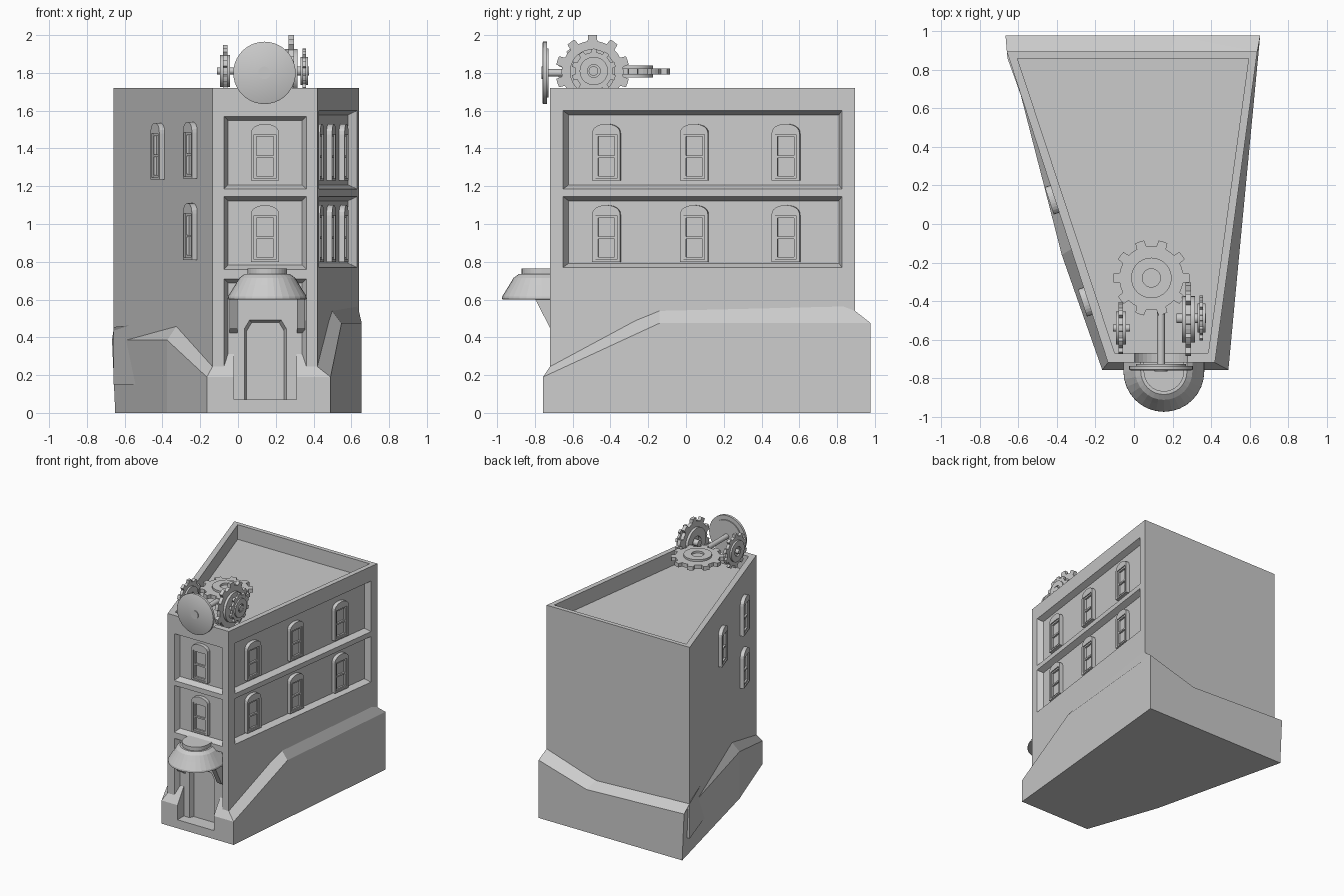
import bpy, bmesh, math
from mathutils import Matrix, Vector

if "Cube" in bpy.data.objects:
    bpy.data.objects.remove(bpy.data.objects["Cube"])


def loft(name, rings, M=Matrix.Identity(4), smooth=False):
    """Solid skinned through rings of equal point count, capped at both ends."""
    bm = bmesh.new()
    vs = [[bm.verts.new(M @ Vector(p)) for p in r] for r in rings]
    n = len(rings[0])
    for a, b in zip(vs, vs[1:]):
        for i in range(n):
            j = (i + 1) % n
            bm.faces.new((a[i], a[j], b[j], b[i]))
    bm.faces.new(vs[0][::-1])
    bm.faces.new(vs[-1])
    bmesh.ops.recalc_face_normals(bm, faces=bm.faces)
    me = bpy.data.meshes.new(name)
    bm.to_mesh(me)
    bm.free()
    ob = bpy.data.objects.new(name, me)
    bpy.context.collection.objects.link(ob)
    if smooth:
        select([ob])
        bpy.ops.object.shade_smooth_by_angle(angle=math.radians(30))
    return ob


def select(obs):
    bpy.ops.object.select_all(action='DESELECT')
    for o in obs:
        o.select_set(True)
    bpy.context.view_layer.objects.active = obs[0]


def join(name, obs):
    select(obs)
    bpy.ops.object.join()
    obs[0].name = name
    return obs[0]


def boolean(ob, other, op='DIFFERENCE'):
    m = ob.modifiers.new('bool', 'BOOLEAN')
    m.object, m.operation, m.solver = other, op, 'EXACT'
    select([ob])
    bpy.ops.object.modifier_apply(modifier=m.name)
    bpy.data.objects.remove(other)


def prism(name, pts, a, b, M=Matrix.Identity(4)):
    return loft(name, [[(x, y, z) for x, y in pts] for z in (a, b)], M)


def rect(u0, u1, v0, v1):
    return [(u0, v0), (u1, v0), (u1, v1), (u0, v1)]


def wall(p, q):
    """Wall frame: local x along p->q, local y up, local z outward."""
    u = Vector((q[0] - p[0], q[1] - p[1], 0)).normalized()
    w = u.cross(Vector((0, 0, 1)))
    M = Matrix((u, (0, 0, 1), w)).transposed().to_4x4()
    M.translation = (p[0], p[1], 0)
    return M


FL, FR, BR, BL = (-.135, -.72), (.42, -.72), (.64, .895), (-.66, .895)
front, right, left = wall(FL, FR), wall(FR, BR), wall(BL, FL)
DEPTH = .045


def ru(y):      # distance along the right wall for a given y
    return (y + .72) / right.col[0].y


def lu(y):      # distance along the left wall for a given y
    return (y - .895) / left.col[0].y


# main body with sunken roof
body = prism('building', [FL, FR, BR, BL], .15, 1.72)
boolean(body, prism('cut', [(-.10, -.67), (.385, -.67), (.595, .86), (-.605, .86)], 1.6, 1.9))


# bevelled recessed panels
def panel(M, u0, u1, v0, v1):
    k, e = .022, .01
    g = e * k / DEPTH
    rings = [[(x, y, -DEPTH) for x, y in rect(u0 + k, u1 - k, v0 + k, v1 - k)],
             [(x, y, e) for x, y in rect(u0 - g, u1 + g, v0 - g, v1 + g)]]
    boolean(body, loft('cut', rings, M))


for z0, z1 in ((.245, .71), (.76, 1.145), (1.185, 1.57)):
    panel(front, .06, .497, z0, z1)
for z0, z1 in ((.77, 1.145), (1.185, 1.6)):
    panel(right, ru(-.65), ru(.825), z0, z1)

# sloping plinth: outer foot, outer top, and chamfer running into the walls
foot = [(-.165, -.757, 0), (.49, -.757, 0), (.548, -.14, 0), (.655, .978, 0),
        (.22, .978, 0), (-.65, .978, 0), (-.375, -.16, 0)]
outer_z = (.19, .19, .475, .475, .35, .385, .385)
outer = [Vector((x, y, z)) for (x, y, _), z in zip(foot, outer_z)]
outer[5].x = -.667
inner = [(-.135, -.72, .245), (.42, -.72, .245), (.499, -.14, .54), (.64, .895, .54),
         (.19, .895, .40), (-.66, .895, .435), (-.325, -.13, .46)]
inner = [o.lerp(Vector(i), 2.2 if k < 2 else 1.4) for k, (o, i) in enumerate(zip(outer, inner))]
boolean(body, loft('plinth', [foot, outer, inner]), 'UNION')

# doorway notch, chamfered door recess, and round notch behind the dial
boolean(body, prism('cut', rect(.115, .445, .07, .6), -DEPTH, .2, front))


def door(k, d):
    a, b, t, c = .165 + k, .395 - k, .495 - k, .045
    return [(x, y, d) for x, y in
            [(a, .07), (b, .07), (b, t - c), (b - c * .6, t), (a + c * .6, t), (a, t - c)]]


boolean(body, loft('cut', [door(0, -DEPTH + .01), door(.004, -DEPTH), door(.016, -.08)], front))


def circle(r, n=40, cx=0, cy=0):
    return [(cx + r * math.cos(2 * math.pi * i / n), cy + r * math.sin(2 * math.pi * i / n))
            for i in range(n)]


boolean(body, prism('cut', circle(.16, 40, .275, 1.8), -.06, .02, front))


# arched sash windows
def window(M, u, z, base):
    parts = []

    def add(pts, d):
        parts.append(prism('window', pts, base - .005, base + d, M))

    hw, iw, top = .075, .057, z + .245
    arch = [(u + hw * math.cos(math.pi * i / 12), top + .055 * math.sin(math.pi * i / 12) ** .8)
            for i in range(13)]
    add(arch, .03)
    for s in (-1, 1):
        a, b = sorted((u + s * hw, u + s * iw))
        add(rect(a, b, z, top), .03)
        a, b = sorted((u + s * iw, u + s * (iw - .013)))
        add(rect(a, b, z + .012, top), .022)
    add(rect(u - iw, u + iw, z, z + .012), .03)
    add(rect(u - iw, u + iw, z, top), .008)
    for zz in (z + .012, z + .12, top - .013):
        add(rect(u - iw + .01, u + iw - .01, zz, zz + .013), .022)
    return join('window', parts)


for z in (.8, 1.23):
    window(front, .278, z, -DEPTH)
    for y in (-.425, .04, .525):
        window(right, ru(y), z, -DEPTH)
    window(left, lu(-.40), z + .01, 0)
window(left, lu(.13), 1.235, 0)


# half-round awning with brackets
def half_ring(r, z):
    pts = [(.155 + r * math.cos(math.pi * i / 16), -.765 - r * math.sin(math.pi * i / 16), z)
           for i in range(17)]
    return pts + [(.155 - r, -.67, z), (.155 + r, -.67, z)]


profile = [(.20, .6), (.21, .603), (.208, .617), (.172, .675), (.148, .715), (.12, .735),
           (.105, .735), (.105, .765)]
loft('awning', [half_ring(r, z) for r, z in profile])
side = Matrix(((0, 0, 1, 0), (1, 0, 0, 0), (0, 1, 0, 0), (0, 0, 0, 1)))
for x in (-.045, .313):
    prism('awning_bracket', [(-.67, .42), (-.72, .45), (-.80, .605), (-.67, .605)], x, x + .042, side)


# gears and dial on the roof
def place(center, axis):
    M = Vector((0, 0, 1)).rotation_difference(Vector(axis)).to_matrix().to_4x4()
    M.translation = center
    return M


def lathe(name, prof, M):
    return loft(name, [[(x, y, z) for x, y in circle(max(r, .001))] for r, z in prof], M, True)


def gear(name, center, axis, r, teeth, half, hub, hub_half):
    M, pts, step = place(center, axis), [], 2 * math.pi / teeth
    for i in range(teeth):
        for f, q in ((-.25, .84), (-.19, 1), (0, 1), (.19, 1), (.25, .84), (.5, .84)):
            a = (i + f) * step
            pts.append((r * q * math.cos(a), r * q * math.sin(a)))
    disc = prism(name, pts, -half, half, M)
    h, k = hub_half, hub * .45
    ring = lathe(name, [(0, -h + .02), (k, -h + .02), (k, -h), (hub, -h),
                        (hub, h), (k, h), (k, h - .02), (0, h - .02)], M)
    return join(name, [disc, ring])


gear('flat_gear', (.09, -.28, 1.808), (0, 0, 1), .198, 10, .016, .105, .032)
gear('large_gear', (.282, -.495, 1.806), (1, 0, 0), .195, 10, .014, .12, .034)
gear('small_gear', (.35, -.488, 1.81), (1, 0, 0), .118, 10, .009, .075, .02)
gear('left_gear', (-.068, -.54, 1.81), (1, 0, 0), .138, 10, .012, .085, .026)


def rod(name, center, axis, r, length):
    return lathe(name, [(r, 0), (r, length)], place(center, axis))


rod('large_gear_axle', (.22, -.49, 1.81), (1, 0, 0), .025, .155)
rod('left_gear_axle', (-.11, -.54, 1.81), (1, 0, 0), .018, .09)
rod('dial_shaft', (.14, -.745, 1.8), (0, 1, 0), .02, .32)
lathe('dial', [(.158, -.008), (.165, -.004), (.165, .016), (.13, .016), (.13, .024)],
      place((.14, -.752, 1.8), (0, 1, 0)))
rod('dial_boss', (.14, -.766, 1.8), (0, 1, 0), .033, .01)
